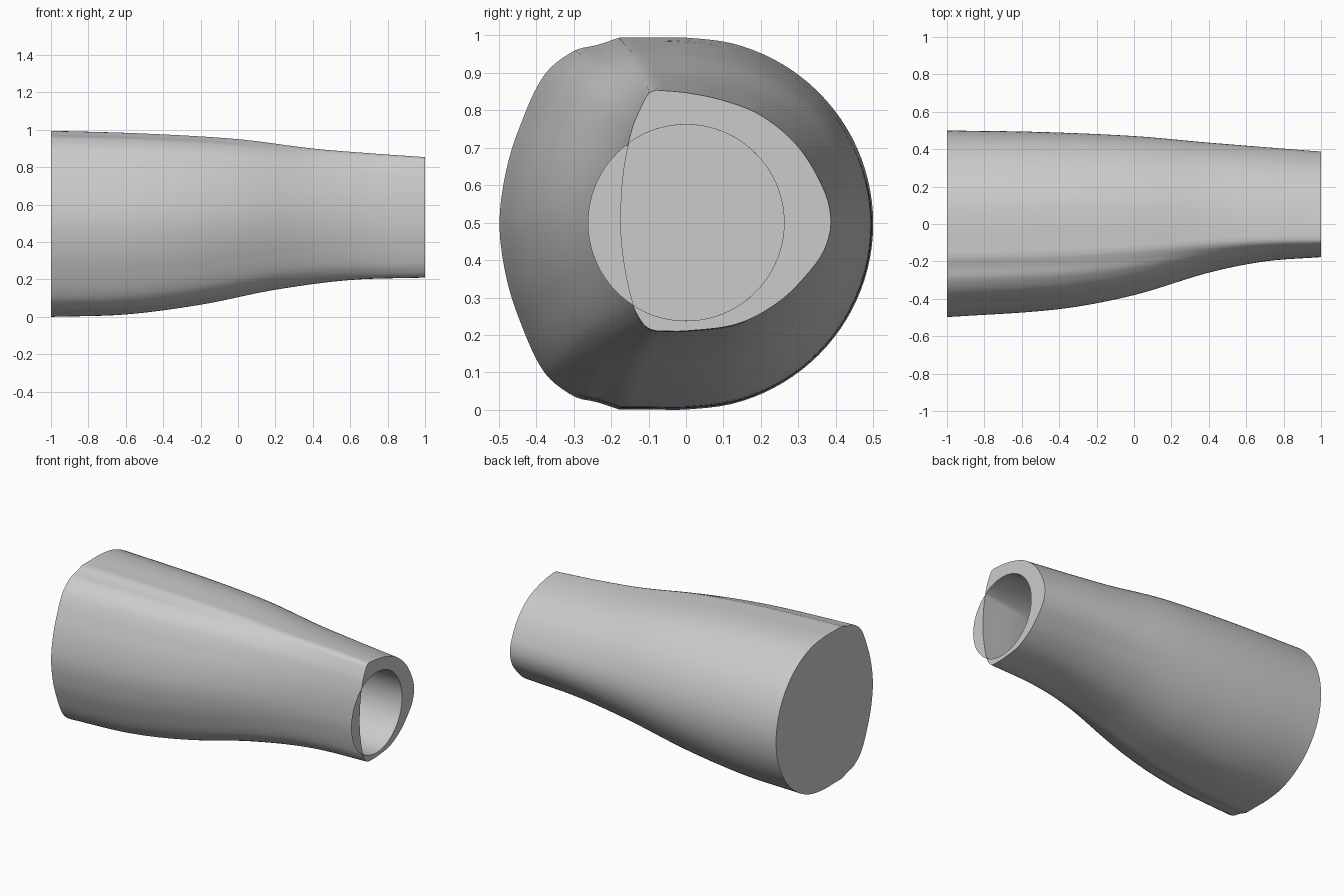
import bpy, bmesh, math
from mathutils import Vector, Matrix

cube = bpy.data.objects.get("Cube")
if cube:
    bpy.data.objects.remove(cube)

grey = bpy.data.materials.new("light grey")
grey.use_nodes = True
grey.diffuse_color = (0.6, 0.6, 0.6, 1)
grey.node_tree.nodes["Principled BSDF"].inputs["Base Color"].default_value = grey.diffuse_color

RINGS, SIDE = 48, 64
BORE = 0.262
AXIS = Vector((0, 0.5))


def spline(points, t):
    """Catmull-Rom position at t in 0..1, spaced by control chord length."""
    pts = [Vector(p) for p in points]
    lengths = [(b - a).length for a, b in zip(pts, pts[1:])]
    d, i = t * sum(lengths), 0
    while i < len(lengths) - 1 and d > lengths[i]:
        d -= lengths[i]
        i += 1
    u = min(1, d / lengths[i])
    p1, p2 = pts[i], pts[i + 1]
    p0 = pts[i - 1] if i else 2 * p1 - p2
    p3 = pts[i + 2] if i + 2 < len(pts) else 2 * p2 - p1
    s1 = (p2 - p0) * (lengths[i] / (lengths[i] + (lengths[i - 1] if i else lengths[i])))
    after = lengths[i + 1] if i + 2 < len(pts) else lengths[i]
    s2 = (p3 - p1) * (lengths[i] / (lengths[i] + after))
    return (p1 * (2 * u**3 - 3 * u**2 + 1) + s1 * (u**3 - 2 * u**2 + u)
            + p2 * (3 * u**2 - 2 * u**3) + s2 * (u**3 - u**2))


# Wide end cross-section (y, z): round back, bulged front with two ridges
arc = [(0.5 * math.sin(a), 0.5 + 0.5 * math.cos(a))
       for a in (math.pi * i / 12 for i in range(13))]
wide_back = [(-0.18, 1), (-0.09, 1)] + arc + [(-0.09, 0), (-0.18, 0)]
half = [(-0.18, 0), (-0.24, 0.02), (-0.3, 0.035), (-0.38, 0.1), (-0.45, 0.25), (-0.485, 0.37)]
wide_front = half + [(-0.5, 0.5)] + [(y, 1 - z) for y, z in reversed(half)]

# Narrow end cross-section
narrow_back = [(-0.08, 0.853), (0, 0.846), (0.1, 0.825), (0.2, 0.785), (0.3, 0.7), (0.37, 0.58),
               (0.386, 0.5), (0.37, 0.43), (0.33, 0.37), (0.25, 0.29), (0.14, 0.23),
               (0, 0.21), (-0.08, 0.21)]
narrow_front = [(-0.08, 0.21), (-0.1, 0.216), (-0.12, 0.235), (-0.145, 0.285), (-0.17, 0.4),
                (-0.178, 0.5), (-0.17, 0.635), (-0.145, 0.75), (-0.12, 0.81),
                (-0.1, 0.845), (-0.08, 0.853)]


def section(back, front):
    return ([spline(back, i / SIDE) for i in range(SIDE)]
            + [spline(front, i / SIDE) for i in range(SIDE)])


wide, narrow = section(wide_back, wide_front), section(narrow_back, narrow_front)

# Outlines along the length: (x, value)
top_line = [(-1, 0.995), (-0.5, 0.98), (0, 0.95), (0.4, 0.9), (0.7, 0.875), (1, 0.854)]
base_line = [(-1, 0), (-0.6, 0.013), (-0.2, 0.065), (0.2, 0.145), (0.6, 0.197), (1, 0.21)]
back_line = [(-1, 0.5), (-0.5, 0.492), (0, 0.47), (0.4, 0.435), (1, 0.387)]
front_line = [(-1, -0.498), (-0.4, -0.455), (0, -0.38), (0.4, -0.26), (0.7, -0.2), (1, -0.177)]


def outline(line, x):
    lo, hi = 0.0, 1.0
    for _ in range(30):
        mid = (lo + hi) / 2
        lo, hi = (mid, hi) if spline(line, mid).x < x else (lo, mid)
    return spline(line, lo).y


def body_ring(x):
    y0, y1, z0, z1 = (outline(c, x) for c in (front_line, back_line, base_line, top_line))
    t = min(1, max(0, (y0 + 0.498) / 0.321))
    pts = [a.lerp(b, t) for a, b in zip(wide, narrow)]
    ys, zs = [p.x for p in pts], [p.y for p in pts]
    return [Vector((y0 + (p.x - min(ys)) / (max(ys) - min(ys)) * (y1 - y0),
                    z0 + (p.y - min(zs)) / (max(zs) - min(zs)) * (z1 - z0))) for p in pts]


def bore_point(p, inside=True):
    d = p - AXIS
    return AXIS + d.normalized() * (min(BORE, d.length - 0.003) if inside else BORE)


def add_ring(bm, x, pts):
    return [bm.verts.new((x, p.x, p.y)) for p in pts]


def bridge(bm, a, b):
    n = len(a)
    for i in range(n):
        j = (i + 1) % n
        bm.faces.new((a[i], a[j], b[j], b[i]))


def finish(bm, name):
    bmesh.ops.recalc_face_normals(bm, faces=bm.faces)
    mesh = bpy.data.meshes.new(name)
    bm.to_mesh(mesh)
    bm.free()
    mesh.materials.append(grey)
    obj = bpy.data.objects.new(name, mesh)
    bpy.context.collection.objects.link(obj)
    return obj


# Tapered sleeve: outer skin, end cap, bore wall and bore floor
bm = bmesh.new()
xs = [-1 + 2 * i / RINGS for i in range(RINGS + 1)]
sections = [body_ring(x) for x in xs]
outer = [add_ring(bm, x, s) for x, s in zip(xs, sections)]
inner = [add_ring(bm, x, [bore_point(p) for p in s])
         for x, s in list(zip(xs, sections))[:0:-1]]
loops = outer + inner
for a, b in zip(loops, loops[1:]):
    bridge(bm, a, b)
bm.faces.new(loops[0])
bm.faces.new(loops[-1])
sleeve = finish(bm, "tapered_sleeve")
bpy.ops.object.select_all(action="DESELECT")
sleeve.select_set(True)
bpy.context.view_layer.objects.active = sleeve
bpy.ops.object.shade_smooth_by_angle(angle=math.radians(35))

# Thin rim lip where the bore circle passes the flattened front
bm = bmesh.new()
end = sections[-1]
for p, q in zip(end, end[1:]):
    if max((p - AXIS).length, (q - AXIS).length) < BORE:
        corners = (p, q, bore_point(q, False), bore_point(p, False))
        bm.faces.new([bm.verts.new((1, c.x, c.y)) for c in corners])
bmesh.ops.remove_doubles(bm, verts=bm.verts, dist=0.0001)
finish(bm, "rim_lip")
